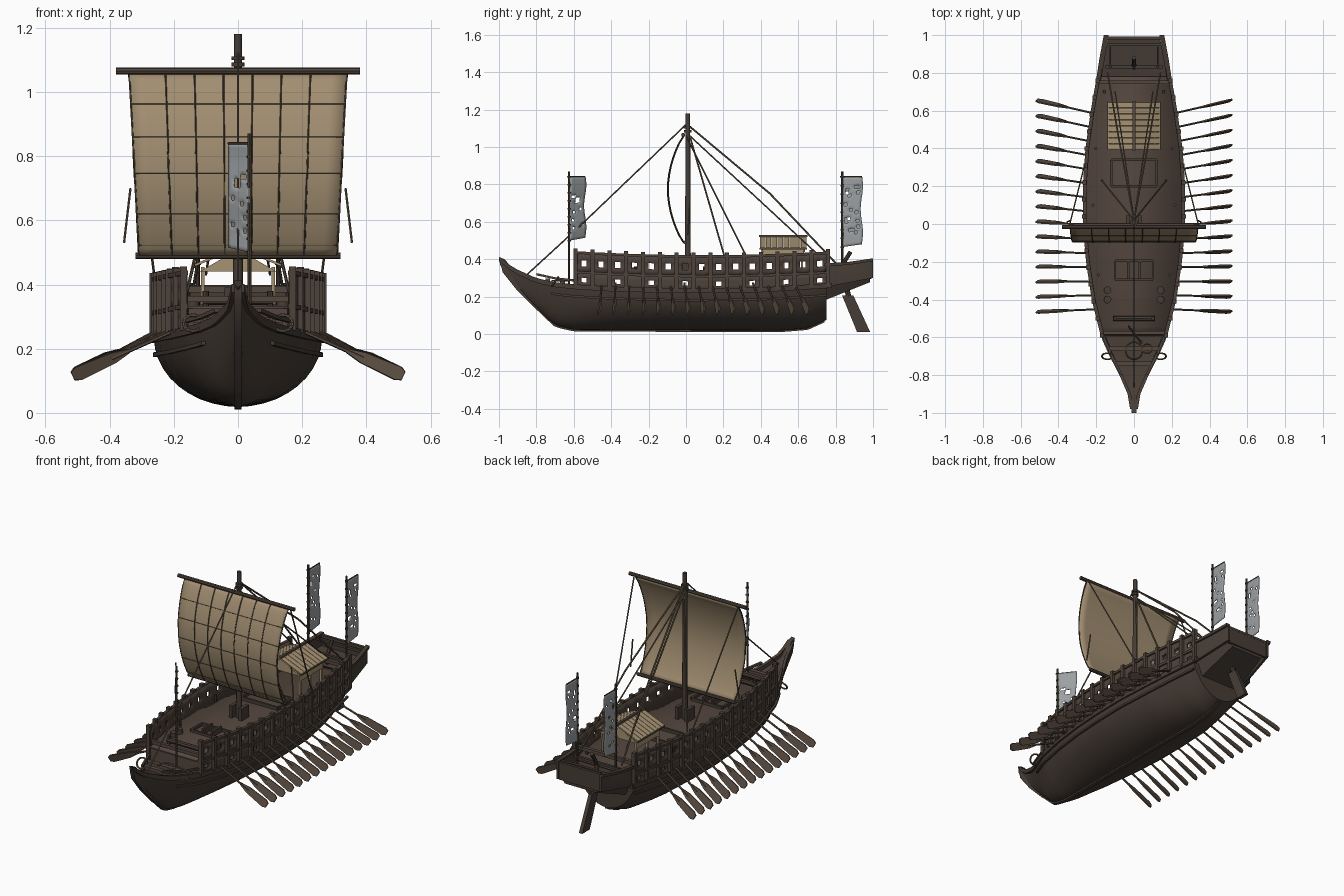
import bpy, bmesh, math, random
from mathutils import Vector, Matrix

random.seed(4)
if "Cube" in bpy.data.objects:
    bpy.data.objects.remove(bpy.data.objects["Cube"])


def mat(name, *rgb):
    m = bpy.data.materials.new(name)
    m.use_nodes = True
    m.diffuse_color = (*rgb, 1)
    m.node_tree.nodes["Principled BSDF"].inputs["Base Color"].default_value = (*rgb, 1)
    return m


HULL = mat("dark hull wood", .062, .046, .036)
WOOD = mat("topside wood", .075, .054, .042)
DECK = mat("deck wood", .09, .063, .049)
OAR = mat("oar wood", .1, .072, .052)
SAIL = mat("sail cloth", .36, .27, .165)
ROOF = mat("pale roof wood", .38, .29, .17)
ROPE = mat("rope", .13, .1, .065)
SEAM = mat("dark cord", .07, .054, .038)
FLAG = mat("grey banner cloth", .33, .35, .36)


class Part:
    """Collects simple solids into one object."""
    def __init__(self, name, material):
        self.bm, self.name, self.material = bmesh.new(), name, material

    def box(self, c, size):
        m = Matrix.Translation(c) @ Matrix.Diagonal((*size, 1))
        bmesh.ops.create_cube(self.bm, size=1, matrix=m)

    def rod(self, pts, r, r2=None, n=8):
        pts = [Vector(p) for p in pts]
        for a, b in zip(pts, pts[1:]):
            rot = (b - a).to_track_quat('Z', 'Y').to_matrix().to_4x4()
            bmesh.ops.create_cone(self.bm, cap_ends=True, segments=n, radius1=r,
                                  radius2=r if r2 is None else r2, depth=(b - a).length,
                                  matrix=Matrix.Translation((a + b) / 2) @ rot)

    def solid(self, pts):
        vs = [self.bm.verts.new(p) for p in pts]
        bmesh.ops.convex_hull(self.bm, input=vs)

    def grid(self, rows, skip=lambda i, j: False):
        vs = [[self.bm.verts.new(p) for p in r] for r in rows]
        for i in range(len(vs) - 1):
            for j in range(len(vs[0]) - 1):
                if not skip(i, j):
                    self.bm.faces.new((vs[i][j], vs[i + 1][j], vs[i + 1][j + 1], vs[i][j + 1]))
        return vs

    def sweep(self, pts, hx, hz):
        vs = self.grid([[(x + a * hx, y, z + b * hz) for a, b in
                         ((-1, -1), (1, -1), (1, 1), (-1, 1), (-1, -1))] for x, y, z in pts])
        self.bm.faces.new(vs[0][:4])
        self.bm.faces.new(vs[-1][:4])

    def finish(self, thick=0):
        bmesh.ops.remove_doubles(self.bm, verts=self.bm.verts, dist=1e-5)
        bmesh.ops.recalc_face_normals(self.bm, faces=self.bm.faces)
        me = bpy.data.meshes.new(self.name)
        self.bm.to_mesh(me)
        self.bm.free()
        me.materials.append(self.material)
        me.shade_smooth()
        me.set_sharp_from_angle(angle=math.radians(35))
        ob = bpy.data.objects.new(self.name, me)
        bpy.context.collection.objects.link(ob)
        if thick:
            mod = ob.modifiers.new("thickness", 'SOLIDIFY')
            mod.thickness, mod.offset = thick, 0
        return ob


def curve(table):
    def f(y):
        for (a, p), (b, q) in zip(table, table[1:]):
            if y <= b:
                return p + (q - p) * max(0, (y - a) / (b - a))
        return table[-1][1]
    return f


def span(a, b, n):
    return [a + (b - a) * i / n for i in range(n + 1)]


# Hull lines: half breadth, keel height, sheer height, fullness of the section
width = curve([(-1, .008), (-.9, .025), (-.8, .068), (-.7, .12), (-.6, .165), (-.4, .215),
               (-.2, .245), (0, .262), (.2, .262), (.4, .248), (.6, .22), (.8, .185), (1, .14)])
keel = curve([(-1, .39), (-.97, .33), (-.89, .23), (-.78, .12), (-.7, .045), (-.6, .022),
              (.5, .018), (.65, .03), (.75, .075)])
sheer = curve([(-1, .41), (-.95, .365), (-.9, .335), (-.8, .29), (-.7, .268), (-.6, .257),
               (-.4, .245), (0, .235), (.4, .24), (.8, .265)])
full = curve([(-1, 0), (-.5, .85), (-.2, 1), (.4, 1), (.75, .6)])
lift = lambda y: .045 * (y - .1) ** 2

hull = Part("hull", HULL)
rows = []
for y in span(-1, .75, 50):
    w, k, s, f = width(y), keel(y), sheer(y), full(y)
    half = [(w * (f * math.sin(a) + (1 - f) * a / 1.571), k + (s - k) * (1 - math.cos(a)))
            for a in span(0, math.pi / 2, 10)] + [(w * .93, s), (w * .9, s - .012), (0, s - .012)]
    ring = [(x, y, z) for x, z in half] + [(-x, y, z) for x, z in half[-2::-1]]
    rows.append(ring)
ends = hull.grid(rows)
hull.bm.faces.new(ends[0][:-1])
hull.bm.faces.new(ends[-1][:-1])
hull.finish()

# Stem and keel timber
p = Part("keel_and_stem", HULL)
p.sweep([(0, y, max(.008, keel(y))) for y in span(-.995, .74, 60)], .011, .008)
p.solid([(x, y, z) for x in (-.012, .012) for y, z in
         ((-1, .412), (-.97, .4), (-.98, .33), (-.9, .32), (-.9, .23), (-.79, .12))])
p.finish()

# Wales and rails following the hull
wale, rail = Part("wales", HULL), Part("bulwark_rails", WOOD)
for s in (1, -1):
    wale.sweep([(s * width(y), y, sheer(y) - .004) for y in span(-.98, .78, 44)], .009, .013)
    wale.sweep([(s * width(y) * .985, y, sheer(y) - .055) for y in span(-.72, .75, 40)], .006, .006)
    for z in (.31, .415):
        rail.sweep([(s * width(y), y, z + lift(y)) for y in span(-.6, .77, 40)], .009, .007)
    rail.sweep([(s * width(y) * .97, y, sheer(y) + .03) for y in span(-.8, -.59, 8)], .007, .006)
wale.finish()
rail.finish()

# Bulwarks: pierced panels with posts
BAYS, Y0, Y1 = 15, -.59, .76
walls, posts = Part("bulwark_panels", WOOD), Part("bulwark_posts", WOOD)
for s in (1, -1):
    for levels, step in (((.31, .343, .375, .42), 1), ((.23, .258, .282, .315), 2)):
        walls.grid([[(s * (width(y) - .006), y, z + lift(y)) for z in levels]
                    for y in span(Y0, Y1, BAYS * 3)],
                   lambda i, j: j == 1 and i % 3 == 1 and (i // 3) % step == 0)
    for y in span(Y0, Y1, BAYS):
        posts.box((s * (width(y) + .002), y, .335 + lift(y)), (.022, .022, .2))
walls.finish(.01)
posts.finish()

# Decks
p = Part("main_deck", DECK)
p.grid([[(s * (width(y) - .008), y, .312 + lift(y) * .7) for s in (-1, 1)] for y in span(-.59, .78, 30)])
p.finish(.012)
p = Part("deck_beams", DECK)
p.box((0, -.59, .29), (.31, .014, .07))
p.box((0, -.575, .355), (.33, .018, .018))
p.box((0, .75, .385), (.37, .02, .02))
for y in (-.66, -.74):
    p.box((0, y, sheer(y) + .01), (width(y) * 2, .025, .02))
p.finish()

# Stern gallery
p = Part("stern_gallery", HULL)
p.solid([(s * x, y, z) for s in (1, -1) for x, y, z in
         ((.13, .74, .18), (.185, .74, .31), (.105, .985, .278), (.135, .985, .335))])
for s in (1, -1):
    p.solid([(s * (x + d), y, z) for d in (0, -.014) for x, y, z in
             ((.192, .74, .25), (.192, .74, .365), (.148, 1, .3), (.148, 1, .398), (.176, .86, .368))])
    p.sweep([(s * .192, .74, .37), (s * .172, .87, .378), (s * .148, 1, .397)], .012, .008)
p.box((0, .985, .345), (.27, .014, .1))
for y, z in ((.985, .392), (.95, .385), (.83, .37)):
    p.box((0, y, z), (.3, .016, .014))
p.finish()

# Rudder with stock and tiller
p = Part("rudder", HULL)
p.solid([(x, y, z) for x in (-.011, .011) for y, z in
         ((.835, .205), (.895, .205), (.915, .01), (.985, .01))])
p.rod([(0, .87, .2), (0, .83, .36)], .014)
p.rod([(0, .83, .36), (0, .88, .44)], .011)
p.finish()

# Oars, fanned slightly toward the stern
p = Part("oars", OAR)
for s in (1, -1):
    for i in range(15):
        y = -.45 + i * .0735
        a = Vector((s * (width(y) - .04), y, .272))
        b = Vector((s * .515, y - .015 + i * .0065, .115))
        u = ((b - a).normalized().cross(Vector((0, 1, 0))) + Vector((0, .35, 0))).normalized()
        n = (b - a).cross(u).normalized() * .004
        p.rod([a, a.lerp(b, .65)], .006, n=6)
        p.solid([a.lerp(b, t) + u * w * k + n * j for t, w in
                 ((.5, .006), (.64, .018), (.95, .023), (1, .014)) for k in (-1, 1) for j in (-1, 1)])
p.finish()

# Cabin
p = Part("cabin_walls", ROOF)
for s in (1, -1):
    p.box((s * .11, .52, .43), (.012, .22, .05))
    for y in (.42, .52, .62):
        p.box((s * .11, y, .37), (.012, .012, .12))
p.finish()
p = Part("cabin_roof", ROOF)
for s in (1, -1):
    for i in range(8):
        y = .395 + i * .0315
        p.solid([(s * x, y + d, z + h) for d in (0, .029) for h in (0, .008)
                 for x, z in ((0, .512), (.137, .455))])
for y in (.41, .63):
    p.solid([(x, y + d, z) for d in (-.005, .005) for x, z in ((-.12, .44), (.12, .44), (0, .51))])
p.finish()
p = Part("cabin_trim", OAR)
p.box((0, .52, .524), (.014, .26, .012))
for s in (1, -1):
    p.box((s * .136, .52, .456), (.006, .255, .008))
p.finish()

# Deck fittings: hatches, mast step, bollards, windlass
p = Part("deck_fittings", HULL)
for cy, hw, hl in ((-.245, .1, .05), (.27, .12, .07)):
    for s in (1, -1):
        p.box((s * hw, cy, .325), (.012, hl * 2, .025))
        p.box((0, cy + s * hl, .325), (hw * 2, .012, .025))
for s in (1, -1):
    p.box((s * .03, -.245, .335), (.012, .09, .04))
    p.box((s * .032, .01, .35), (.02, .07, .08))
    for y in (-.35, -.4):
        p.rod([(s * .14, y, .31), (s * .14, y, .35)], .02, n=12)
    p.rod([(s * .1, -.5, .31), (s * .1, -.5, .38)], .01)
    for y in (-.27, .1, .4, .7):
        p.rod([(s * (width(y) - .045), y, .31), (s * (width(y) - .045), y, .36)], .008)
p.rod([(-.11, -.5, .35), (.11, -.5, .35)], .014)
p.finish()

# Mast and yards
p = Part("mast", HULL)
p.rod([(0, .01, .3), (0, .01, 1.18)], .016, .012, n=12)
for z in (1.085, 1.105):
    p.rod([(0, .01, z - .006), (0, .01, z + .006)], .02, n=12)
p.finish()
p = Part("yards", WOOD)
p.rod([(-.38, -.015, 1.065), (.38, -.015, 1.065)], .011)
p.rod([(-.32, -.005, .49), (.32, -.005, .49)], .01)
p.finish()


# Sail with cords laid on its front
def sail_point(u, v, out=0):
    bulge = math.sin(math.pi * v) ** .8
    return (u * (.308 + .03 * v), -.01 - .085 * bulge - out, .488 + .572 * v)


p = Part("sail", SAIL)
p.grid([[sail_point(u, v) for v in span(0, 1, 24)] for u in span(-1, 1, 14)])
p.finish(.005)
p = Part("sail_cords", SEAM)
for u in span(-.67, .67, 5):
    p.rod([sail_point(u, v, .004) for v in span(0, 1, 14)], .003, n=5)
for v in (.06, .23, .45, .65, .83):
    p.rod([sail_point(u, v, .003) for u in (-1, 1)], .0015, n=5)
for s in (1, -1):
    p.rod([sail_point(s, v) for v in span(0, 1, 14)], .004, n=5)
p.finish()

# Rigging
p = Part("rigging", ROPE)
p.rod([(0, 0, 1.12), (0, -.57, .575), (0, -.87, .3)], .004, n=6)
for s in (1, -1):
    p.rod([(0, .02, 1.11), (s * .08, .45, .75), (s * .14, .8, .38)], .005, n=6)
    p.rod([(0, .02, 1.06), (s * .1, .7, .43)], .004, n=6)
    p.rod([(0, .02, 1.06), (s * .17, .23, .33)], .005, n=6)
    p.rod([(s * .335, .02, .7), (s * .355, .01, .53)], .004, n=6)
    p.rod([(s * .34, 0, 1.06), (s * .26, .32, .42)], .004, n=6)


# Rope coil on the foredeck and loops hung at the bow
def loop(c, r, tilt):
    p.rod([Vector(c) + Vector((r * math.cos(a), r * math.sin(a) * math.cos(tilt),
                               r * math.sin(a) * math.sin(tilt)))
           for a in span(0, 2 * math.pi, 16)], .005, n=6)


loop((0, -.67, .285), .045, 0)
loop((.07, -.66, .285), .025, 0)
for s in (1, -1):
    loop((s * .14, -.7, .28), .03, 1)
p.finish()


# Banners on poles, with ragged holes
def banner(name, x, y, dx, dy, z0, z1, base):
    f = Part(name, FLAG)
    f.grid([[(x + dx * u, y + dy * u + .006 * math.sin(9 * v), z0 + (z1 - z0) * v + .015 * u * (1 - v))
             for v in span(0, 1, 24)] for u in span(0, 1, 7)],
           lambda i, j: 0 < i < 6 and 2 < j < 21 and random.random() < .13)
    f.finish(.004)
    q = Part(name + "_pole", SEAM)
    q.rod([(x, y, base), (x, y, z1 + .03)], .006)
    q.rod([(x - dx * .1, y - dy * .1, z1), (x + dx, y + dy, z1)], .004, n=6)
    for z in span(z0, z1, 8):
        q.rod([(x, y, z - .004), (x, y, z + .004)], .009)
    q.finish()


banner("bow_banner", .036, -.625, -.066, .085, .5, .84, .25)
for s, side in ((1, "left"), (-1, "right")):
    banner(side + "_stern_banner", s * .125, .835, 0, .105, .465, .84, .33)
